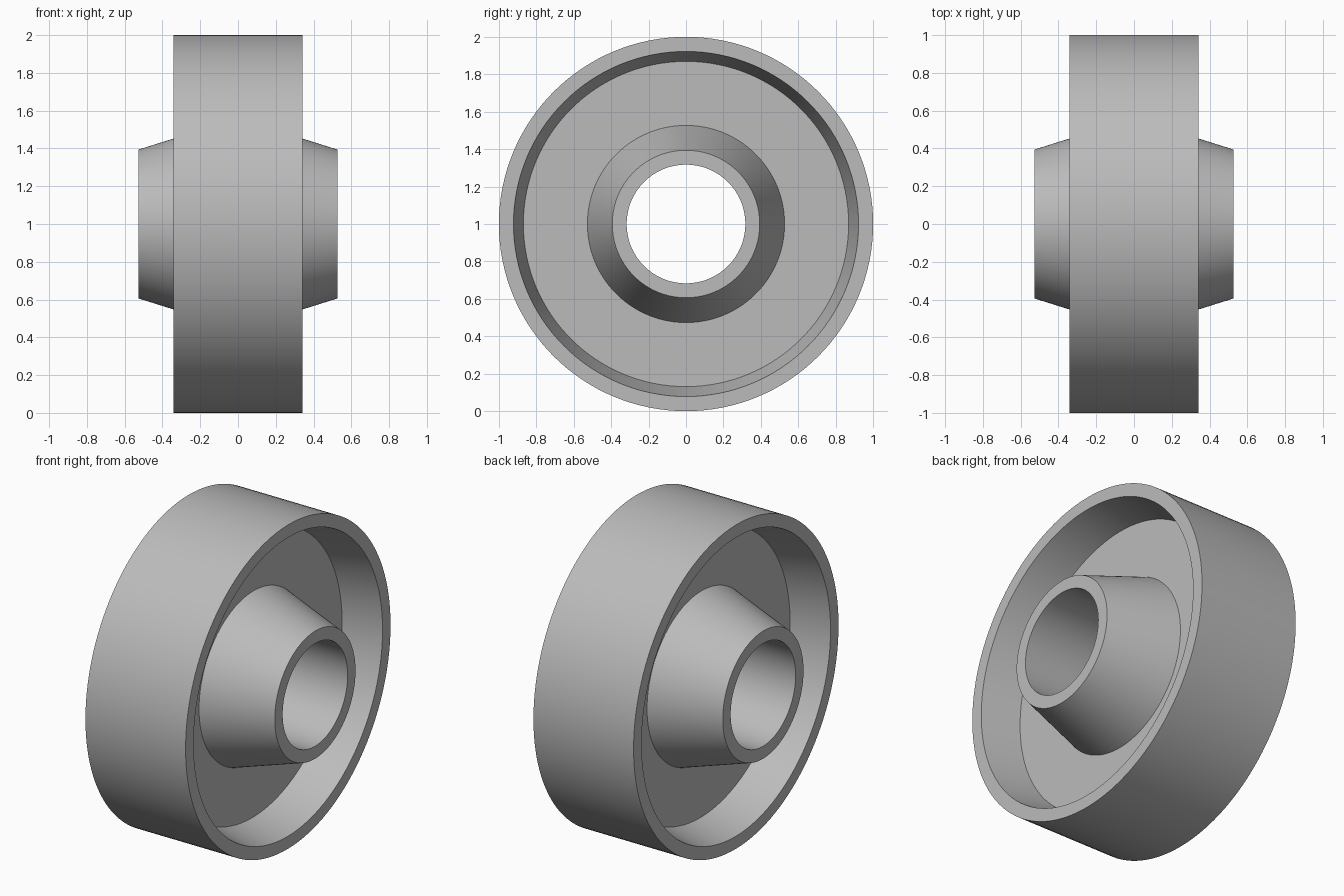
import bpy, bmesh, math
from mathutils import Matrix

if "Cube" in bpy.data.objects:
    bpy.data.objects.remove(bpy.data.objects["Cube"])

SEGMENTS = 128

grey = bpy.data.materials.new("plain grey")
grey.diffuse_color = (0.5, 0.5, 0.5, 1)
grey.use_nodes = True
grey.node_tree.nodes["Principled BSDF"].inputs["Base Color"].default_value = grey.diffuse_color

# Half cross-section (x along the axle, radius), from the bore to the outer rim
half = [
    (0.527, 0.317),   # bore edge
    (0.527, 0.394),   # hub end
    (0.103, 0.527),   # hub foot on the web
    (0.103, 0.869),   # web meets rim
    (0.342, 0.922),   # rim lip, inside
    (0.342, 1.0),     # rim lip, outside
]
# Mirror it to get the closed section of both sides
profile = half + [(-x, r) for x, r in reversed(half)]

# Turn the section around the axle
bm = bmesh.new()
rings = []
for i in range(SEGMENTS):
    a = 2 * math.pi * i / SEGMENTS
    rings.append([bm.verts.new((x, r * math.sin(a), r * math.cos(a))) for x, r in profile])
n = len(profile)
for i in range(SEGMENTS):
    p, q = rings[i], rings[(i + 1) % SEGMENTS]
    for j in range(n):
        k = (j + 1) % n
        bm.faces.new((p[j], p[k], q[k], q[j]))
bmesh.ops.recalc_face_normals(bm, faces=bm.faces)
bmesh.ops.transform(bm, matrix=Matrix.Translation((0, 0, 1)), verts=bm.verts)

mesh = bpy.data.meshes.new("wheel")
bm.to_mesh(mesh)
bm.free()
mesh.materials.append(grey)
wheel = bpy.data.objects.new("wheel", mesh)
bpy.context.collection.objects.link(wheel)

# Smooth round surfaces, crisp corners
bpy.context.view_layer.objects.active = wheel
wheel.select_set(True)
bpy.ops.object.shade_smooth_by_angle(angle=math.radians(10))
